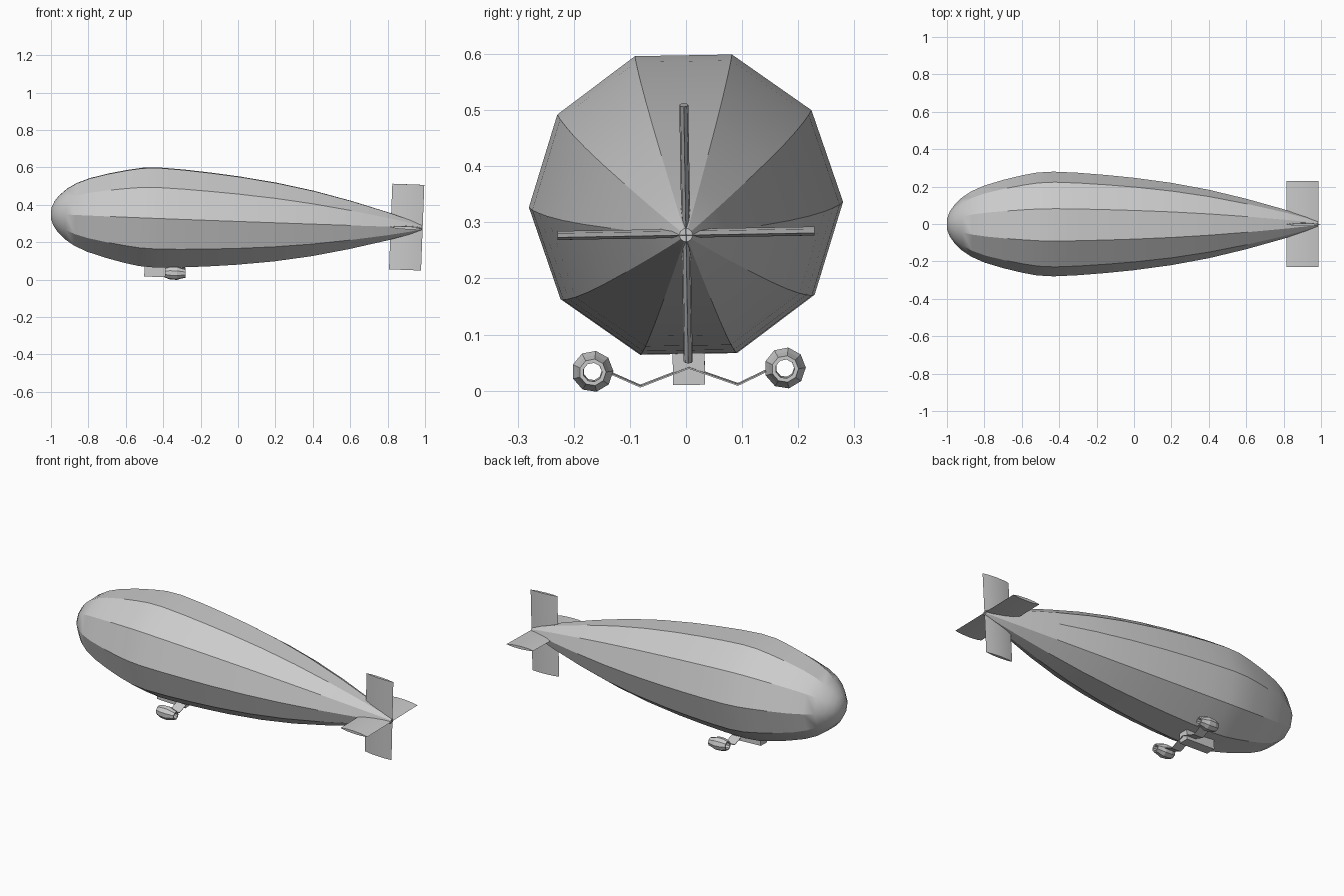
import bpy, bmesh, math
from mathutils import Matrix

cube = bpy.data.objects.get("Cube")
if cube:
    bpy.data.objects.remove(cube)

grey = bpy.data.materials.new("light grey")
grey.use_nodes = True
grey.diffuse_color = (0.6, 0.6, 0.6, 1)
grey.node_tree.nodes["Principled BSDF"].inputs["Base Color"].default_value = (0.6, 0.6, 0.6, 1)

# The whole ship flies slightly nose up with a touch of roll
POSE = (Matrix.Translation((0, 0, 0.315))
        @ Matrix.Rotation(math.radians(2.2), 4, 'Y')
        @ Matrix.Rotation(math.radians(1), 4, 'X'))


def finish(name, bm, smooth=False):
    bmesh.ops.recalc_face_normals(bm, faces=bm.faces)
    bm.transform(POSE)
    mesh = bpy.data.meshes.new(name)
    bm.to_mesh(mesh)
    bm.free()
    mesh.materials.append(grey)
    obj = bpy.data.objects.new(name, mesh)
    bpy.context.collection.objects.link(obj)
    if smooth:
        bpy.ops.object.select_all(action='DESELECT')
        obj.select_set(True)
        bpy.context.view_layer.objects.active = obj
        bpy.ops.object.shade_smooth_by_angle(angle=math.radians(30))
    return obj


def lathe(bm, profile, sides, y=0, z=0, closed=False, phase=0):
    """Rings around the x axis; closed joins last ring to first, otherwise ends are capped."""
    rings = []
    for x, r in profile:
        angles = [phase + math.tau * i / sides for i in range(sides)]
        rings.append([bm.verts.new((x, y + r * math.cos(a), z + r * math.sin(a))) for a in angles])
    pairs = list(zip(rings, rings[1:]))
    if closed:
        pairs.append((rings[-1], rings[0]))
    else:
        bm.faces.new(rings[0])
        bm.faces.new(rings[-1])
    for a, b in pairs:
        for i in range(sides):
            j = (i + 1) % sides
            bm.faces.new((a[i], a[j], b[j], b[i]))


def prism(bm, outline, vector):
    """Extrude a closed outline along a vector."""
    face = bm.faces.new([bm.verts.new(p) for p in outline])
    new = bmesh.ops.extrude_face_region(bm, geom=[face])["geom"]
    bmesh.ops.translate(bm, verts=[v for v in new if isinstance(v, bmesh.types.BMVert)], vec=vector)


# Ten-sided gas envelope
hull = [(-1, 0.03), (-0.985, 0.068), (-0.96, 0.103), (-0.92, 0.142), (-0.87, 0.175),
        (-0.8, 0.206), (-0.7, 0.236), (-0.6, 0.26), (-0.52, 0.275), (-0.43, 0.28),
        (-0.3, 0.274), (-0.15, 0.262), (0, 0.247), (0.2, 0.22), (0.4, 0.183),
        (0.6, 0.135), (0.8, 0.079), (0.92, 0.04), (0.985, 0.012)]
bm = bmesh.new()
lathe(bm, hull, 10)
finish("envelope", bm, True)

# Four tail fins with a thin lens section
section = [(0.817, 0), (0.85, 0.006), (0.9, 0.008), (0.95, 0.006), (0.988, 0),
           (0.95, -0.006), (0.9, -0.008), (0.85, -0.006)]
for i, name in enumerate(("left_fin", "top_fin", "right_fin", "bottom_fin")):
    bm = bmesh.new()
    prism(bm, [(x, 0, t) for x, t in section], (0, 0.229, 0))
    bm.transform(Matrix.Rotation(i * math.pi / 2, 4, 'X'))
    finish(name, bm, True)

# Gondola box under the envelope
bm = bmesh.new()
bmesh.ops.create_cube(bm, size=1, matrix=Matrix.Translation((-0.4, 0, -0.285))
                      @ Matrix.Diagonal((0.18, 0.057, 0.064, 1)))
finish("gondola", bm)

# Open engine barrels on bent flat struts
barrel = [(-0.38, 0.026), (-0.355, 0.035), (-0.315, 0.037), (-0.295, 0.03), (-0.27, 0.024),
          (-0.27, 0.017), (-0.32, 0.016), (-0.38, 0.019)]
for side, label in ((-1, "front"), (1, "back")):
    bm = bmesh.new()
    lathe(bm, barrel, 9, side * 0.1715, -0.29, closed=True)
    finish(label + "_engine", bm)
    bm = bmesh.new()
    path = [(0, -0.285), (0.087, -0.317), (0.137, -0.294)]
    outline = path + [(y, z - 0.003) for y, z in reversed(path)]
    prism(bm, [(-0.365, side * y, z) for y, z in outline], (0.06, 0, 0))
    finish(label + "_strut", bm)
